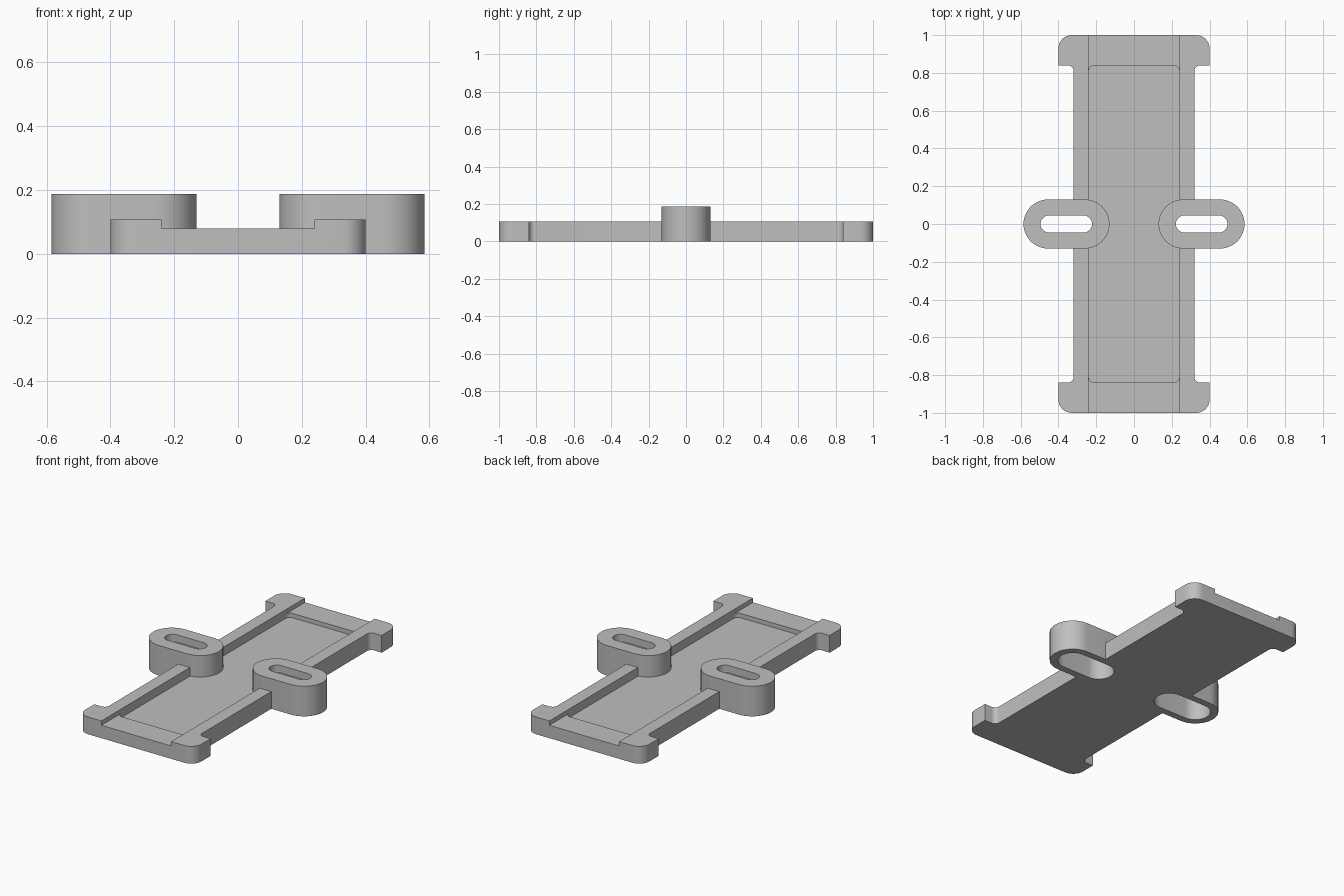
import bpy, bmesh, math
from mathutils import Vector

cube = bpy.data.objects.get("Cube")
if cube:
    bpy.data.objects.remove(cube, do_unlink=True)

# Single plain material
grey = bpy.data.materials.new("plain grey")
grey.use_nodes = True
colour = (0.52, 0.52, 0.52, 1)
grey.diffuse_color = colour
grey.node_tree.nodes["Principled BSDF"].inputs["Base Color"].default_value = colour


def rounded(corners, steps=8):
    """Outline from (x, y, radius) right-angle corners."""
    pts = []
    for i, (x, y, r) in enumerate(corners):
        p = Vector((x, y))
        if r == 0:
            pts.append(p)
            continue
        a = (Vector(corners[i - 1][:2]) - p).normalized()
        b = (Vector(corners[(i + 1) % len(corners)][:2]) - p).normalized()
        centre = p + (a + b) * r
        for k in range(steps + 1):
            t = math.pi / 2 * k / steps
            pts.append(centre - b * r * math.cos(t) - a * r * math.sin(t))
    return pts


def stadium(x0, x1, r, steps=24):
    """Long slot outline between tips x0 and x1."""
    pts = []
    for cx, start in ((x1 - r, -math.pi / 2), (x0 + r, math.pi / 2)):
        for k in range(steps + 1):
            t = start + math.pi * k / steps
            pts.append(Vector((cx + r * math.cos(t), r * math.sin(t))))
    return pts


def prism(name, outline, z0, z1):
    bm = bmesh.new()
    face = bm.faces.new([bm.verts.new((p.x, p.y, z0)) for p in outline])
    top = bmesh.ops.extrude_face_region(bm, geom=[face])
    verts = [v for v in top["geom"] if isinstance(v, bmesh.types.BMVert)]
    bmesh.ops.translate(bm, verts=verts, vec=(0, 0, z1 - z0))
    bmesh.ops.recalc_face_normals(bm, faces=bm.faces[:])
    mesh = bpy.data.meshes.new(name)
    bm.to_mesh(mesh)
    bm.free()
    mesh.materials.append(grey)
    obj = bpy.data.objects.new(name, mesh)
    bpy.context.collection.objects.link(obj)
    return obj


def combine(target, tool, operation):
    mod = target.modifiers.new(operation, 'BOOLEAN')
    mod.operation, mod.solver, mod.object = operation, 'EXACT', tool
    bpy.context.view_layer.objects.active = target
    bpy.ops.object.modifier_apply(modifier=mod.name)
    bpy.data.objects.remove(tool, do_unlink=True)


def rectangle(hx, hy, r):
    return rounded([(hx, -hy, r), (hx, hy, r), (-hx, hy, r), (-hx, -hy, r)])


# Plate with wider rounded end bars
quarter = [(0.32, 0.84, 0.03), (0.4, 0.84, 0), (0.4, 1, 0.07)]
right = [(x, -y, r) for x, y, r in reversed(quarter)] + quarter
left = [(-x, -y, r) for x, y, r in right]
plate = prism("slotted_bracket_plate", rounded(right + left), 0, 0.107)

# Full-length channel and deeper pocket
combine(plate, prism("channel_cutter", rectangle(0.24, 1.2, 0), 0.08, 0.4), 'DIFFERENCE')
combine(plate, prism("pocket_cutter", rectangle(0.24, 0.84, 0.03), 0.053, 0.4), 'DIFFERENCE')

# Side lugs, each hollow from below with a narrow slot on top
for side in (1, -1):
    def lug_shape(name, inner, outer, r, z0, z1):
        return prism(name, stadium(*sorted((side * inner, side * outer)), r), z0, z1)
    combine(plate, lug_shape("lug", 0.13, 0.585, 0.13, 0, 0.187), 'UNION')
    combine(plate, lug_shape("hollow_cutter", 0.175, 0.54, 0.088, -0.1, 0.14), 'DIFFERENCE')
    combine(plate, lug_shape("slot_cutter", 0.222, 0.495, 0.045, 0.1, 0.3), 'DIFFERENCE')

# Smooth the curved walls, keep edges crisp
bpy.ops.object.select_all(action='DESELECT')
plate.select_set(True)
bpy.context.view_layer.objects.active = plate
bpy.ops.object.shade_smooth_by_angle(angle=math.radians(30))
